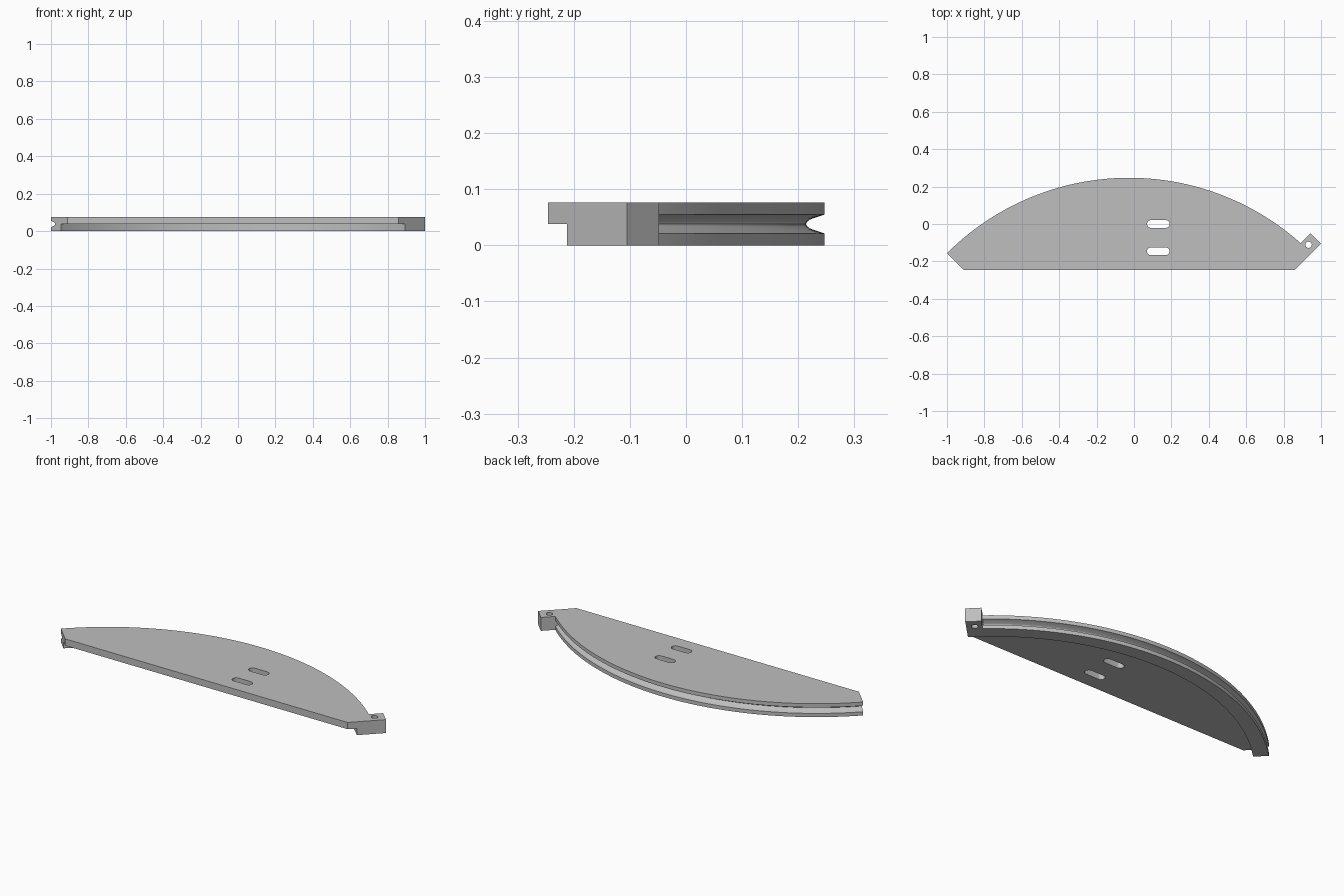
import bpy, bmesh, math
from mathutils import Matrix, Vector

if "Cube" in bpy.data.objects:
    bpy.data.objects.remove(bpy.data.objects["Cube"], do_unlink=True)

CX, CY = -0.026, -1.131        # centre of the arc
R, R_IN = 1.378, 1.30          # rim radii
FRONT = -0.246                 # straight front edge
H, MID = 0.076, 0.038          # full height, underside of the plate
STEPS = 96

grey = bpy.data.materials.new("plain_grey")
grey.use_nodes = True
grey.diffuse_color = (0.52, 0.52, 0.52, 1)
grey.node_tree.nodes["Principled BSDF"].inputs["Base Color"].default_value = (0.52, 0.52, 0.52, 1)


def make_object(name, bm):
    bmesh.ops.recalc_face_normals(bm, faces=bm.faces[:])
    mesh = bpy.data.meshes.new(name)
    bm.to_mesh(mesh)
    bm.free()
    mesh.materials.append(grey)
    ob = bpy.data.objects.new(name, mesh)
    bpy.context.collection.objects.link(ob)
    return ob


def prism(name, outline, z0, z1):
    bm = bmesh.new()
    face = bm.faces.new([bm.verts.new((x, y, z0)) for x, y in outline])
    ext = bmesh.ops.extrude_face_region(bm, geom=[face])
    top = [v for v in ext["geom"] if isinstance(v, bmesh.types.BMVert)]
    bmesh.ops.translate(bm, vec=(0, 0, z1 - z0), verts=top)
    return make_object(name, bm)


def slot_outline(x, y, half, r, n=12):
    """Capsule outline; half = 0 gives a circle."""
    pts = []
    for side in (1, -1):
        for i in range(n + (1 if half else 0)):
            a = math.pi * (i / n - 0.5)
            pts.append((x + side * (half + r * math.cos(a)), y + side * r * math.sin(a)))
    return pts


def combine(target, other, operation):
    mod = target.modifiers.new(operation, "BOOLEAN")
    mod.operation, mod.solver, mod.object = operation, "EXACT", other
    bpy.context.view_layer.objects.active = target
    bpy.ops.object.modifier_apply(modifier=mod.name)
    bpy.data.objects.remove(other, do_unlink=True)


# Plate and grooved rim: one section swept through a quarter turn
groove = [(R, 0.021), (R - 0.026, 0.030), (R - 0.031, 0.034), (R - 0.033, MID),
          (R - 0.031, 0.042), (R - 0.026, 0.046), (R, 0.055)]
bm = bmesh.new()
rings = []
for i in range(STEPS + 1):
    a = math.radians(45 + 90 * i / STEPS)
    r_front = (FRONT - CY) / math.sin(a)
    section = [(r_front, MID), (R_IN, MID), (R_IN, 0), (R, 0)] + groove + [(R, H), (r_front, H)]
    rings.append([bm.verts.new((CX + r * math.cos(a), CY + r * math.sin(a), z)) for r, z in section])
for p, q in zip(rings, rings[1:]):
    for j in range(len(p)):
        k = (j + 1) % len(p)
        bm.faces.new((p[j], p[k], q[k], q[j]))
bm.faces.new(rings[0])
bm.faces.new(rings[-1])
bmesh.ops.recalc_face_normals(bm, faces=bm.faces[:])
bmesh.ops.dissolve_limit(bm, angle_limit=math.radians(0.2), verts=bm.verts[:], edges=bm.edges[:])
body = make_object("grooved_arc_plate", bm)

# End tab: a square block standing out past the rim
radial = Vector((1, 1)).normalized()
across = Vector((-1, 1)).normalized()
centre = Vector((CX, CY))
corners = [centre + radial * r + across * t
           for r, t in ((1.31, 0), (1.451, 0), (1.451, 0.08), (1.31, 0.08))]
combine(body, prism("end_tab", corners, 0, H), "UNION")

# Mounting slots and the tab hole
for y in (0.0, -0.146):
    combine(body, prism("slot_cutter", slot_outline(0.13, y, 0.039, 0.021), -0.1, 0.2), "DIFFERENCE")
hole = centre + radial * 1.4 + across * 0.043
combine(body, prism("hole_cutter", slot_outline(hole.x, hole.y, 0, 0.017), -0.1, 0.2), "DIFFERENCE")

# Smooth curves, sharp edges
bpy.ops.object.select_all(action="DESELECT")
body.select_set(True)
bpy.context.view_layer.objects.active = body
bpy.ops.object.shade_smooth_by_angle(angle=math.radians(20))
